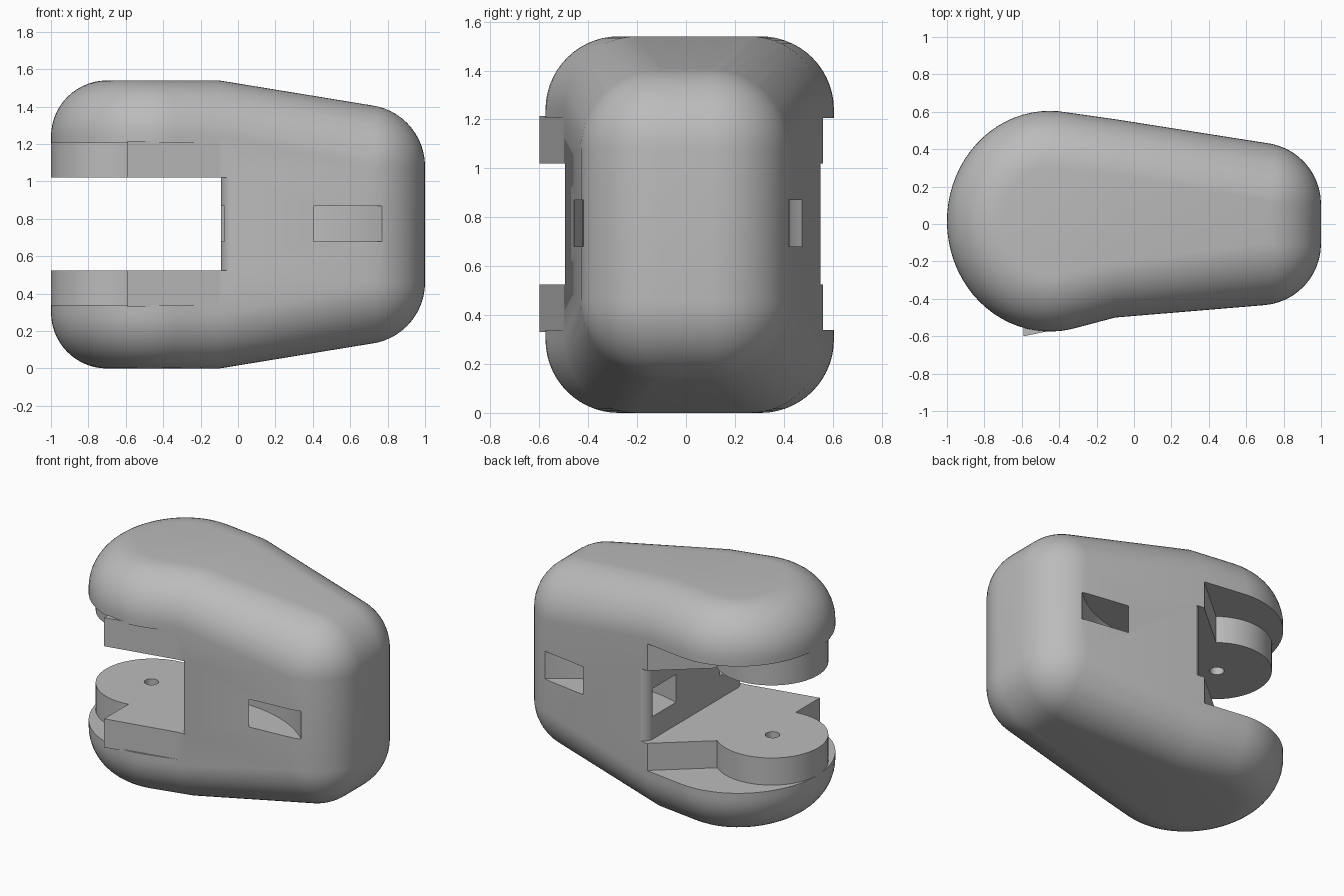
import bpy, bmesh
from math import sin, cos, pi, radians

if "Cube" in bpy.data.objects:
    bpy.data.objects.remove(bpy.data.objects["Cube"])

grey = bpy.data.materials.new("plain grey")
grey.use_nodes = True
GREY = (0.5, 0.5, 0.5, 1)
grey.diffuse_color = GREY
grey.node_tree.nodes["Principled BSDF"].inputs["Base Color"].default_value = GREY

MID = 0.77        # height of the mirror plane
SEAM = -0.1       # where the round end meets the tapered end
STEPS = 14


def add_object(name, bm):
    bmesh.ops.recalc_face_normals(bm, faces=bm.faces)
    mesh = bpy.data.meshes.new(name)
    bm.to_mesh(mesh)
    bm.free()
    mesh.materials.append(grey)
    obj = bpy.data.objects.new(name, mesh)
    bpy.context.collection.objects.link(obj)
    return obj


def arc(cx, cy, r, start, end, n=STEPS):
    angles = [radians(start + (end - start) * i / n) for i in range(n + 1)]
    return [(cx + r * cos(a), cy + r * sin(a)) for a in angles]


def prism(name, outline, z0, z1):
    bm = bmesh.new()
    face = bm.faces.new([bm.verts.new((x, y, z0)) for x, y in outline])
    top = bmesh.ops.extrude_face_region(bm, geom=[face])
    moved = [v for v in top["geom"] if isinstance(v, bmesh.types.BMVert)]
    bmesh.ops.translate(bm, verts=moved, vec=(0, 0, z1 - z0))
    return add_object(name, bm)


def cut(obj, cutter):
    mod = obj.modifiers.new("cut", 'BOOLEAN')
    mod.operation, mod.solver, mod.object = 'DIFFERENCE', 'EXACT', cutter
    cutter.hide_render = True
    bpy.context.view_layer.objects.active = obj
    bpy.ops.object.modifier_apply(modifier=mod.name)
    bpy.data.objects.remove(cutter)


def smooth(obj):
    bpy.ops.object.select_all(action='DESELECT')
    obj.select_set(True)
    bpy.context.view_layer.objects.active = obj
    bpy.ops.object.shade_smooth_by_angle(angle=radians(30))


# Shell: two hulls that share a rounded section at the seam
def seam_section():
    r, pts = 0.3, []
    for cy, cz, a in ((0.26, 1.24, 0), (-0.2, 1.24, 90), (-0.2, 0.3, 180), (0.26, 0.3, 270)):
        pts += [(SEAM, y, z) for y, z in arc(cy, cz, r, a, a + 90)]
    return pts


def round_end():
    r, pts = 0.3, []
    for i in range(41):
        a = radians(80 + 202 * i / 40)
        for out, up in arc(0, 0, r, 0, 90):
            x = -0.45 + (0.55 - r + out) * cos(a)
            y = 0.015 + (0.59 - r + out) * sin(a)
            pts += [(x, y, MID + s * (0.47 + up)) for s in (1, -1)]
    return pts


def tapered_end():
    r, pts = 0.33, []
    for side in (1, -1):
        for out, up in arc(0, 0, r, 0, 90):
            for x, y in arc(0.67, 0.105, out, 0, 100):
                pts += [(x, side * y, MID + s * (0.31 + up)) for s in (1, -1)]
    return pts


shell_bm = bmesh.new()
for end in (round_end, tapered_end):
    verts = [shell_bm.verts.new(p) for p in end() + seam_section()]
    bmesh.ops.remove_doubles(shell_bm, verts=verts, dist=0.0005)
    verts = [v for v in shell_bm.verts if not v.link_faces]
    hull = bmesh.ops.convex_hull(shell_bm, input=verts)
    loose = [g for g in hull["geom_interior"] if isinstance(g, bmesh.types.BMVert)]
    bmesh.ops.delete(shell_bm, geom=loose, context='VERTS')
    caps = [f for f in shell_bm.faces if all(abs(v.co.x - SEAM) < 1e-5 for v in f.verts)]
    bmesh.ops.delete(shell_bm, geom=caps, context='FACES')
bmesh.ops.remove_doubles(shell_bm, verts=shell_bm.verts, dist=0.0005)
bmesh.ops.dissolve_limit(shell_bm, angle_limit=radians(0.3),
                         verts=shell_bm.verts, edges=shell_bm.edges)
shell = add_object("shell", shell_bm)

# Jaw opening with rounded side corners
slot = [(-1.3, -0.8), (-0.02, -0.8)]
slot += arc(-0.02, -0.43, 0.07, 270, 180)
slot += arc(-0.02, 0.485, 0.07, 180, 90) + [(-0.02, 0.8), (-1.3, 0.8)]
cut(shell, prism("slot_cutter", slot, 0.525, 1.02))

# Stepped recess around the jaw pads
recess = [(-1.3, -0.8), (SEAM, -0.8), (SEAM, 0.8), (-1.3, 0.8)]
cut(shell, prism("recess_cutter", recess, 0.34, 1.205))

# Curved channels from the side windows to the jaw opening
for side in (1, -1):
    band = arc(0.19, -1.04, 0.85, 0, 180, 64) + arc(0.19, -1.04, 0.62, 180, 0, 64)
    band = [(x, -side * y) for x, y in band]
    cut(shell, prism("channel_cutter", band, 0.68, 0.87))
smooth(shell)

# Jaw pads: round disc with a straight root and a side tab
pad = [(-0.05, -0.44), (SEAM, -0.5), (-0.59, -0.6)]
pad += arc(-0.65, 0.005, 0.35, 280, 51, 56)
pad += [(SEAM, 0.555), (-0.05, 0.5)]
for name, z0, z1, h0, h1 in (("lower_pad", 0.33, 0.525, 0.4, 0.6),
                             ("upper_pad", 1.02, 1.215, 0.95, 1.14)):
    obj = prism(name, pad, z0, z1)
    cut(obj, prism("pin_hole_cutter", arc(-0.66, 0.01, 0.045, 0, 345, 23), h0, h1))
    smooth(obj)
